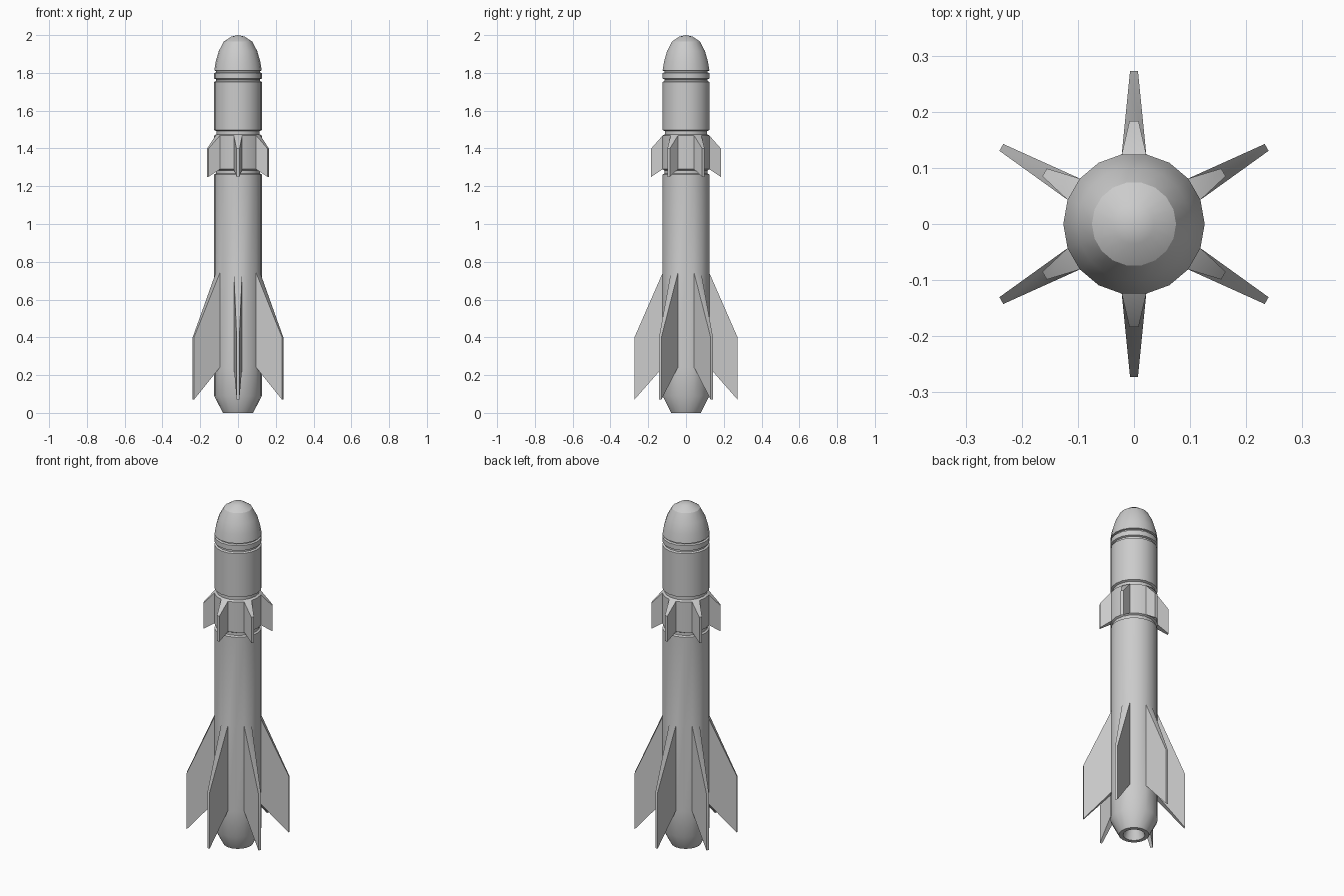
import bpy, bmesh
from math import sin, cos, radians
from mathutils import Vector

if "Cube" in bpy.data.objects:
    bpy.data.objects.remove(bpy.data.objects["Cube"])

SIDES = 18
STEP = 360 / SIDES
R = 0.126

# Body outline (radius, height), from inside the nozzle up to the nose
profile = [
    (0.04, 0.06), (0.058, 0.0), (0.08, 0.0), (R, 0.09),
    (R, 0.24), (R, 0.74),                                   # tail fin roots
    (R, 1.262), (0.116, 1.268), (0.116, 1.284), (R, 1.29),  # lower groove
    (R, 1.468), (0.114, 1.475), (0.114, 1.492), (R, 1.497), # upper groove
    (R, 1.752), (0.116, 1.757), (0.116, 1.766), (R, 1.77),  # nose ring
    (R, 1.799), (0.116, 1.803), (0.116, 1.81), (R, 1.812),
    (0.118, 1.86), (0.102, 1.915), (0.075, 1.966), (0.036, 1.992),
]
TAIL_ROW, CANARD_ROW = 4, 9

bm = bmesh.new()

# Turned body
rings = [[bm.verts.new((r * cos(radians(STEP * k)), r * sin(radians(STEP * k)), z))
          for k in range(SIDES)] for r, z in profile]
grid = {}
for i in range(len(rings) - 1):
    for k in range(SIDES):
        n = (k + 1) % SIDES
        grid[i, k] = bm.faces.new((rings[i][k], rings[i][n], rings[i + 1][n], rings[i + 1][k]))
bm.faces.new(rings[0][::-1])
tip = bm.verts.new((0, 0, 2))
for k in range(SIDES):
    bm.faces.new((rings[-1][k], rings[-1][(k + 1) % SIDES], tip))


def pull_fins(row, reach, half_width, z_low, z_high):
    """Extrude every third facet of a row into a tapered fin."""
    for k in range(1, SIDES, 3):
        a = radians(STEP * (k + 0.5))
        out, side = Vector((cos(a), sin(a), 0)), Vector((-sin(a), cos(a), 0))
        face = bmesh.ops.extrude_discrete_faces(bm, faces=[grid[row, k]])["faces"][0]
        mid = face.calc_center_median().z
        for v in face.verts:
            s = half_width if v.co.dot(side) > 0 else -half_width
            z = z_high if v.co.z > mid else z_low
            v.co = out * reach + side * s + Vector((0, 0, z))


# Tail fins and small forward fins
pull_fins(TAIL_ROW, 0.273, 0.007, 0.07, 0.40)
pull_fins(CANARD_ROW, 0.184, 0.008, 1.25, 1.40)

bmesh.ops.recalc_face_normals(bm, faces=bm.faces)
mesh = bpy.data.meshes.new("finned_rocket_body")
bm.to_mesh(mesh)
bm.free()
body = bpy.data.objects.new("finned_rocket_body", mesh)
bpy.context.collection.objects.link(body)
bpy.context.view_layer.objects.active = body
body.select_set(True)
bpy.ops.object.shade_smooth_by_angle(angle=radians(28))
